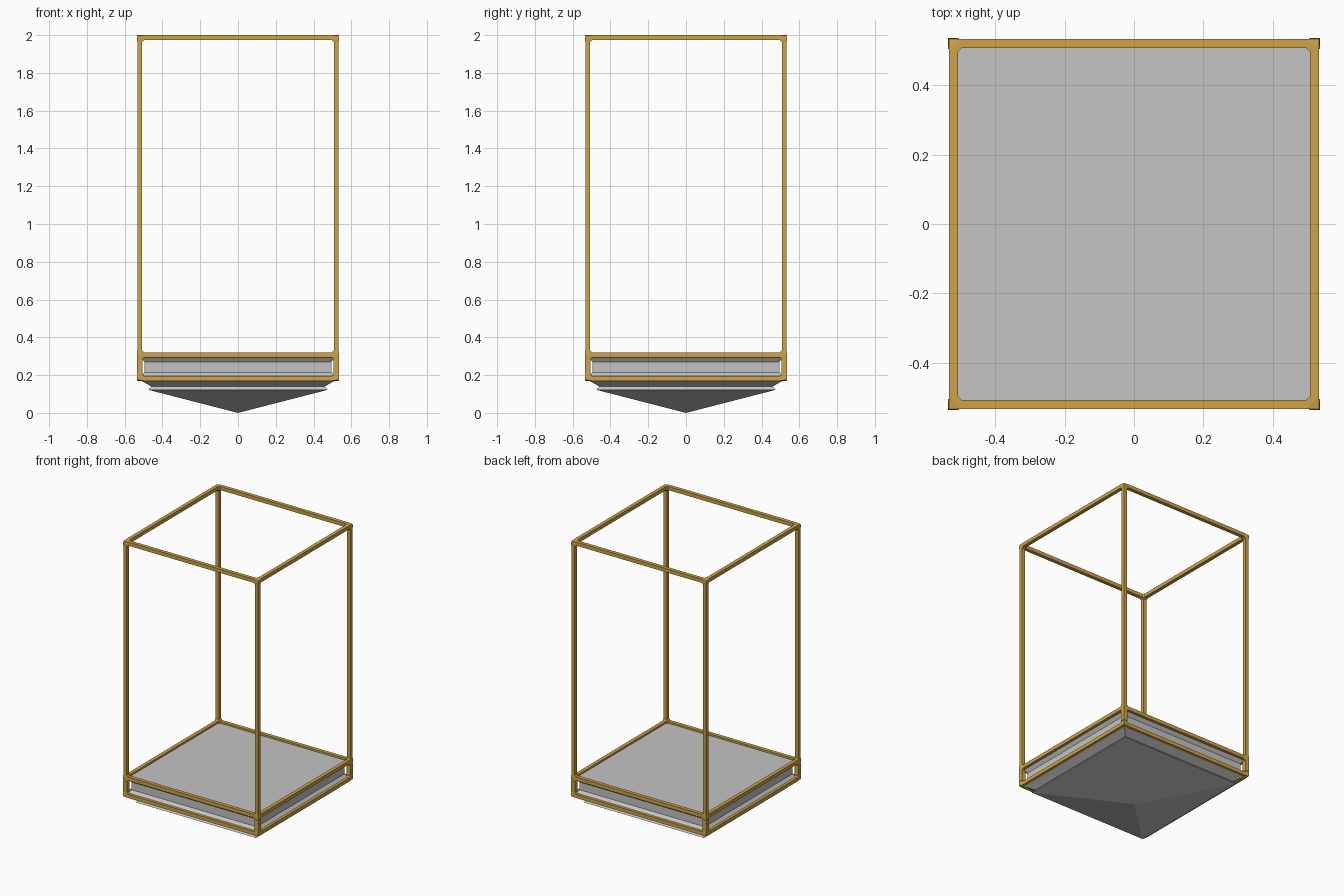
import bpy, bmesh
from itertools import product
from mathutils import Vector

cube = bpy.data.objects.get("Cube")
if cube:
    bpy.data.objects.remove(cube, do_unlink=True)


def material(name, rgb):
    m = bpy.data.materials.new(name)
    m.use_nodes = True
    color = (*rgb, 1)
    m.diffuse_color = color
    m.node_tree.nodes["Principled BSDF"].inputs["Base Color"].default_value = color
    return m


GOLD = material("brushed gold", (0.62, 0.37, 0.065))
GREY = material("light grey", (0.55, 0.55, 0.55))

C = 0.52                           # distance of the bar centre lines from the middle
T = 0.013                          # half thickness of a bar
GAP = 0.023                        # bars stop this far before a joint
TOP, DECK, FOOT = 1.987, 0.307, 0.183
SIDES = (-1, 1)


def finish(name, bm, mat):
    bmesh.ops.recalc_face_normals(bm, faces=bm.faces)
    mesh = bpy.data.meshes.new(name)
    bm.to_mesh(mesh)
    bm.free()
    mesh.materials.append(mat)
    obj = bpy.data.objects.new(name, mesh)
    bpy.context.collection.objects.link(obj)
    return obj


def add_box(bm, low, high):
    verts = bmesh.ops.create_cube(bm, size=1)["verts"]
    low, high = Vector(low), Vector(high)
    for v in verts:
        v.co = (low + high) / 2 + v.co * (high - low)


def rails(name, z):
    """Square ring of four bars."""
    bm = bmesh.new()
    e = C - GAP
    for s in SIDES:
        add_box(bm, (-e, s * C - T, z - T), (e, s * C + T, z + T))
        add_box(bm, (s * C - T, -e, z - T), (s * C + T, e, z + T))
    finish(name, bm, GOLD)


def posts(name, z0, z1, t):
    """Four upright bars between two joint levels."""
    bm = bmesh.new()
    for sx, sy in product(SIDES, SIDES):
        x, y = sx * C, sy * C
        add_box(bm, (x - t, y - t, z0 + GAP), (x + t, y + t, z1 - GAP))
    finish(name, bm, GOLD)


def joints(name, z, uprights):
    """Faceted corner knots: the hull of the bar ends that meet there."""
    bm = bmesh.new()
    for sx, sy in product(SIDES, SIDES):
        centre = Vector((sx * C, sy * C, z))
        points = []
        for a, b in product((-T, T), (-T, T)):
            points += [(-sx * GAP, a, b), (a, -sy * GAP, b)]
            points += [(a, b, u * GAP) for u in uprights]
        outer = sx * T, sy * T
        points += [(*outer, -T * uprights[0] * 0.7), (outer[0] * 1.2, outer[1] * 1.2, 0)]
        verts = [bm.verts.new(centre + Vector(p)) for p in points]
        hull = bmesh.ops.convex_hull(bm, input=verts)
        loose = {g for g in hull["geom_interior"] + hull["geom_unused"]
                 if isinstance(g, bmesh.types.BMVert)}
        bmesh.ops.delete(bm, geom=list(loose), context="VERTS")
    bmesh.ops.dissolve_limit(bm, angle_limit=0.01, verts=bm.verts, edges=bm.edges)
    finish(name, bm, GOLD)


# Open cage
rails("top_rails", TOP)
posts("cage_posts", DECK, TOP, T)
joints("top_corner_joints", TOP, (-1,))

# Frame round the base
rails("deck_rails", DECK)
rails("foot_rails", FOOT)
posts("base_posts", FOOT, DECK, T * 1.2)
joints("deck_corner_joints", DECK, (-1, 1))
joints("foot_corner_joints", FOOT, (1,))

# Square moulded base: (half width, height) rings, ending in a pyramid point
profile = [(0.52, 0.307), (0.515, 0.296), (0.495, 0.27), (0.495, 0.215),
           (0.515, 0.195), (0.515, 0.172), (0.46, 0.14), (0.475, 0.122)]
bm = bmesh.new()
rings = [[bm.verts.new((w * x, w * y, z)) for x, y in ((-1, -1), (1, -1), (1, 1), (-1, 1))]
         for w, z in profile]
bm.faces.new(rings[0])
for upper, lower in zip(rings, rings[1:]):
    for i in range(4):
        j = (i + 1) % 4
        bm.faces.new((upper[i], upper[j], lower[j], lower[i]))
tip = bm.verts.new((0, 0, 0))
for i in range(4):
    bm.faces.new((rings[-1][i], rings[-1][(i + 1) % 4], tip))
finish("pointed_base", bm, GREY)
